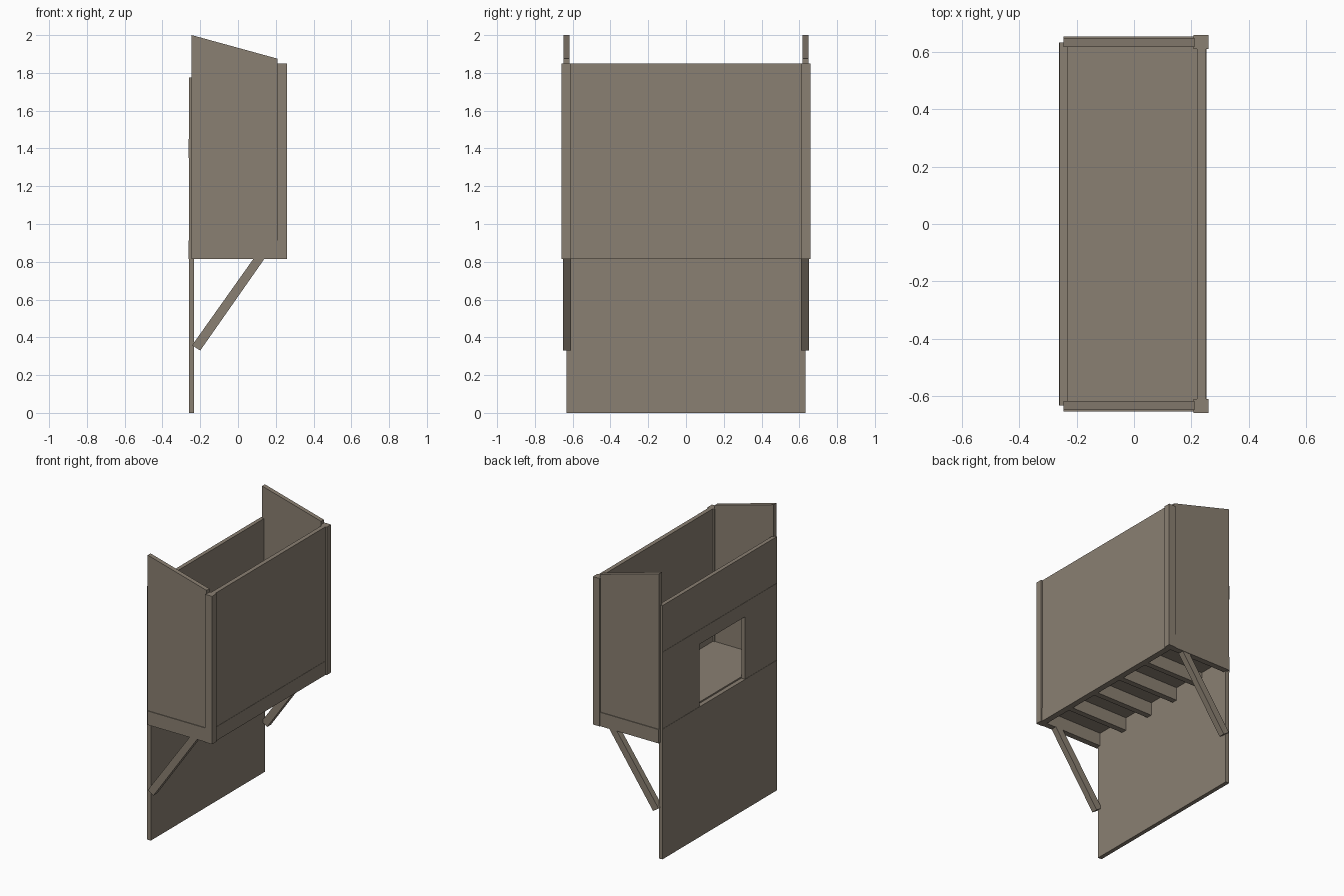
import bpy, bmesh

if "Cube" in bpy.data.objects:
    bpy.data.objects.remove(bpy.data.objects["Cube"])

wood = bpy.data.materials.new("weathered_wood")
wood.diffuse_color = (0.255, 0.215, 0.168, 1)
wood.use_nodes = True
wood.node_tree.nodes["Principled BSDF"].inputs["Base Color"].default_value = wood.diffuse_color


def finish(name, bm):
    bmesh.ops.recalc_face_normals(bm, faces=bm.faces)
    me = bpy.data.meshes.new(name)
    bm.to_mesh(me)
    bm.free()
    me.materials.append(wood)
    ob = bpy.data.objects.new(name, me)
    bpy.context.collection.objects.link(ob)
    return ob


def slab(name, profile, y0, y1):
    """Extrude an xz profile from y0 to y1."""
    bm = bmesh.new()
    f = bm.faces.new([bm.verts.new((x, y0, z)) for x, z in profile])
    r = bmesh.ops.extrude_face_region(bm, geom=[f])
    vs = [v for v in r["geom"] if isinstance(v, bmesh.types.BMVert)]
    bmesh.ops.translate(bm, verts=vs, vec=(0, y1 - y0, 0))
    return finish(name, bm)


def box(name, x0, x1, y0, y1, z0, z1):
    return slab(name, [(x0, z0), (x1, z0), (x1, z1), (x0, z1)], y0, y1)


# Back wall: panels and rails, leaving a window opening
B0, B1, W = -0.26, -0.232, 0.632
box("wall_base_panel", B0, B1, -W, W, 0, 0.25)
box("wall_lower_rail", B0, B1, -W, W, 0.25, 0.34)
box("wall_left_panel", B0, B1, -W, 0, 0.34, 0.815)
box("wall_right_panel", B0, B1, 0, W, 0.34, 0.815)
box("wall_floor_rail", B0 - 0.002, B1, -W, W, 0.815, 0.912)
box("wall_window_panel_a", B0, B1, -W, -0.28, 0.912, 1.35)
box("wall_window_panel_b", B0, B1, 0.22, W, 0.912, 1.35)
box("wall_lintel_rail", B0 - 0.002, B1, -W, W, 1.35, 1.45)
box("wall_top_panel", B0, B1, -W, W, 1.45, 1.775)

# Front panel with its bottom rail
box("front_panel", 0.22, 0.25, -0.615, 0.615, 0.912, 1.85)
box("front_rail", 0.21, 0.252, -0.615, 0.615, 0.815, 0.912)

# Floor and joists
box("floor", B1, 0.22, -0.62, 0.62, 0.906, 0.922)
for i in range(4):
    y = -0.375 + 0.25 * i
    box("floor_joist", B1, 0.21, y - 0.02, y + 0.02, 0.815, 0.908)

# Mirrored side parts
for s in (-1, 1):
    slab("side_panel", [(-0.245, 0.85), (0.21, 0.85), (0.21, 1.875), (-0.245, 2.0)],
         s * 0.617, s * 0.648)
    box("side_rail", -0.245, 0.21, s * 0.612, s * 0.653, 0.815, 0.912)
    box("corner_post", 0.207, 0.26, s * 0.61, s * 0.658, 0.815, 1.85)
    slab("diagonal_brace", [(-0.243, 0.358), (-0.2, 0.33), (0.14, 0.816), (0.082, 0.816)],
         s * 0.608, s * 0.65)
